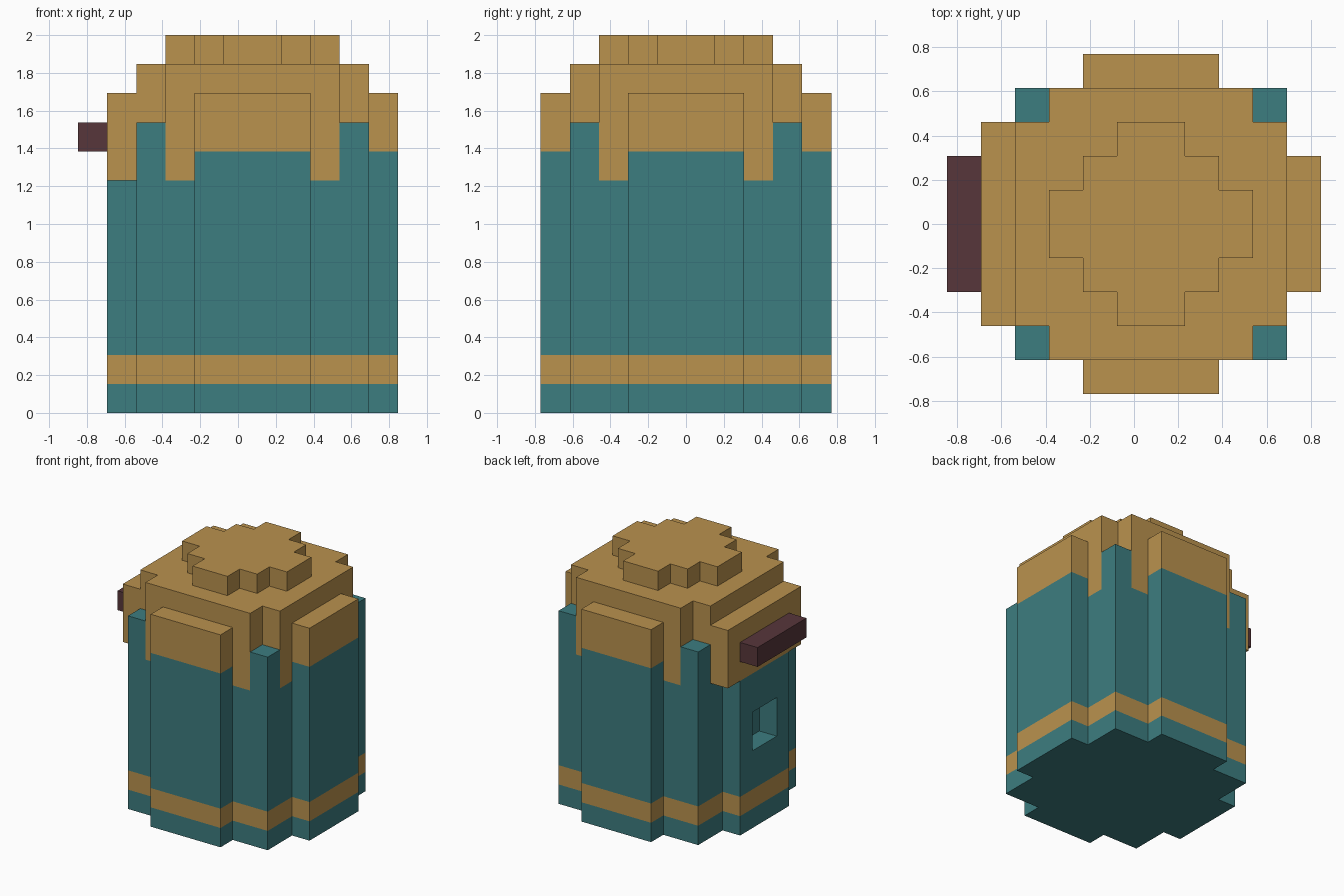
import bpy
import bmesh

if "Cube" in bpy.data.objects:
    bpy.data.objects.remove(bpy.data.objects["Cube"], do_unlink=True)

U = 2 / 13      # size of one block
CX = 0.5        # body axis, in blocks


def material(name, rgb):
    m = bpy.data.materials.new(name)
    m.use_nodes = True
    m.diffuse_color = (*rgb, 1)
    bsdf = m.node_tree.nodes["Principled BSDF"]
    bsdf.inputs["Base Color"].default_value = (*rgb, 1)
    bsdf.inputs["Roughness"].default_value = 0.9
    return m


TEAL = material("teal", (0.046, 0.205, 0.216))
GOLD = material("gold", (0.491, 0.287, 0.076))
MAROON = material("maroon", (0.096, 0.037, 0.043))


def prism(name, outline, levels, mats, layers=None):
    """Extrude an outline (in blocks) through levels; layers gives a slot per band."""
    bm = bmesh.new()
    rings = [[bm.verts.new(((x + CX) * U, y * U, z * U)) for x, y in outline] for z in levels]
    n = len(outline)
    bm.faces.new(rings[0][::-1])
    bm.faces.new(rings[-1])
    for k in range(len(levels) - 1):
        for i in range(n):
            j = (i + 1) % n
            f = bm.faces.new((rings[k][i], rings[k][j], rings[k + 1][j], rings[k + 1][i]))
            f.material_index = layers[k] if layers else 0
    mesh = bpy.data.meshes.new(name)
    bm.to_mesh(mesh)
    bm.free()
    for m in mats:
        mesh.materials.append(m)
    ob = bpy.data.objects.new(name, mesh)
    bpy.context.collection.objects.link(ob)
    return ob


def stepped(steps):
    """Symmetric stepped outline from the outer corners of one quadrant."""
    q = []
    for i, (x, y) in enumerate(steps):
        if i:
            q.append((x, steps[i - 1][1]))
        q.append((x, y))
    r = q[::-1]
    return (q + [(-x, y) for x, y in r] + [(-x, -y) for x, y in q] + [(x, -y) for x, y in r])


def box(name, x0, x1, y0, y1, z0, z1, mat):
    return prism(name, [(x0, y0), (x1, y0), (x1, y1), (x0, y1)], [z0, z1], [mat])


# Body with a gold band near the foot
body = prism("body", stepped([(5, 2), (4, 4), (2, 5)]), [0, 1, 2, 8], [TEAL, GOLD], [0, 1, 0])

# Square recess in the right-hand face
cutter = box("recess_cutter", -6, -4, -1, 1, 4, 6, TEAL)
cutter.hide_render = True
mod = body.modifiers.new("recess", "BOOLEAN")
mod.operation = "DIFFERENCE"
mod.solver = "EXACT"
mod.object = cutter
bpy.context.view_layer.objects.active = body
bpy.ops.object.modifier_apply(modifier=mod.name)
bpy.data.objects.remove(cutter, do_unlink=True)

# Corner posts
for sx, nx in ((-4, "right"), (3, "left")):
    for sy, ny in ((-4, "front"), (3, "back")):
        box(f"{ny}_{nx}_post", sx, sx + 1, sy, sy + 1, 8, 10, TEAL)

# Raised side panels: teal below, gold cap above
for name, x0, x1, y0, y1 in (("front", -2, 2, -5, -4), ("back", -2, 2, 4, 5), ("left", 4, 5, -2, 2)):
    prism(f"{name}_panel", [(x0, y0), (x1, y0), (x1, y1), (x0, y1)], [8, 9, 11], [TEAL, GOLD], [0, 1])
    top = bpy.data.objects[f"{name}_panel"].data
    for f in top.polygons:
        if f.normal.z > 0.5:
            f.material_index = 1

# Lid, its round top, and the fitting on the right-hand side
prism("lid", stepped([(4, 3), (3, 4)]), [8, 12], [GOLD])
prism("lid_top", stepped([(3, 1), (2, 2), (1, 3)]), [12, 13], [GOLD])
box("latch_plate", -5, -4, -3, 3, 8, 11, GOLD)
box("latch_bar", -6, -5, -2, 2, 9, 10, MAROON)
